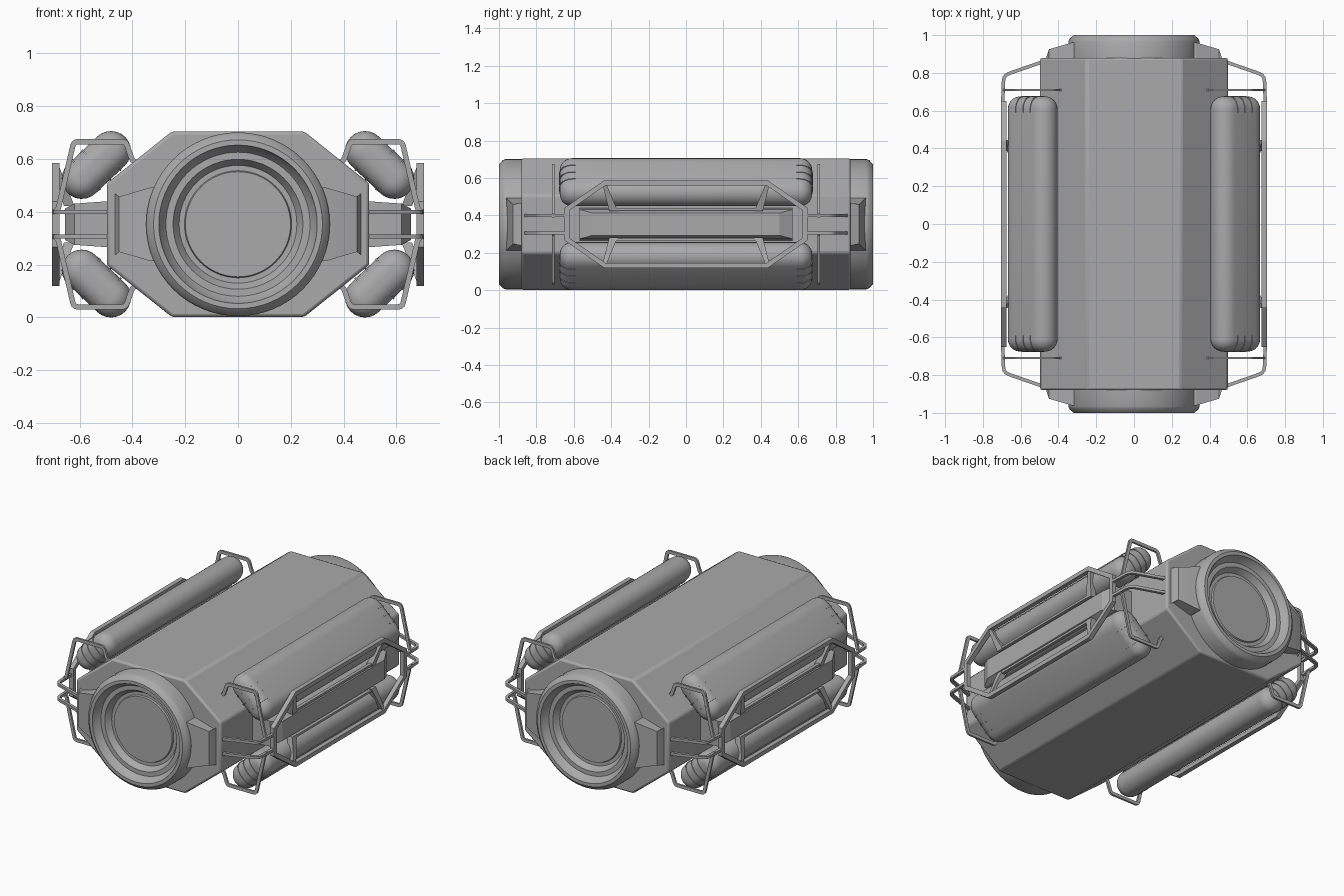
import bpy, bmesh, math
from mathutils import Vector

if "Cube" in bpy.data.objects:
    bpy.data.objects.remove(bpy.data.objects["Cube"])

MID = 0.353  # height of the centre line; meshes are modelled around it

grey = bpy.data.materials.new("plain_grey")
grey.use_nodes = True
grey.diffuse_color = (0.4, 0.4, 0.4, 1)
grey.node_tree.nodes["Principled BSDF"].inputs["Base Color"].default_value = (0.4, 0.4, 0.4, 1)


def finish(name, bm, mirror="", bevel=0.0, smooth=30):
    """Turn a bmesh into an object, mirrored about the centre on the given axes."""
    bmesh.ops.recalc_face_normals(bm, faces=bm.faces)
    mesh = bpy.data.meshes.new(name)
    bm.to_mesh(mesh)
    bm.free()
    mesh.materials.append(grey)
    ob = bpy.data.objects.new(name, mesh)
    bpy.context.collection.objects.link(ob)
    ob.location.z = MID
    bpy.ops.object.select_all(action="DESELECT")
    bpy.context.view_layer.objects.active = ob
    ob.select_set(True)
    bpy.ops.object.shade_smooth_by_angle(angle=math.radians(smooth))
    if bevel:
        mod = ob.modifiers.new("edge_bevel", "BEVEL")
        mod.width, mod.segments, mod.limit_method = bevel, 2, "ANGLE"
    if mirror:
        mod = ob.modifiers.new("mirror", "MIRROR")
        mod.use_axis = ["X" in mirror, "Y" in mirror, "Z" in mirror]
        mod.use_mirror_merge = False
    return ob


def loft(name, rings, closed=False, **kw):
    """Skin a row of equal rings, capped unless the row is closed."""
    bm = bmesh.new()
    rows = [[bm.verts.new(p) for p in ring] for ring in rings]
    n = len(rows[0])
    pairs = list(zip(rows, rows[1:])) + ([(rows[-1], rows[0])] if closed else [])
    for a, b in pairs:
        for i in range(n):
            bm.faces.new((a[i], a[(i + 1) % n], b[(i + 1) % n], b[i]))
    if not closed:
        bm.faces.new(rows[0])
        bm.faces.new(rows[-1])
    return finish(name, bm, **kw)


def rounded(path, cut):
    """Ease each inner corner of a path with a short arc."""
    pts = [Vector(p) for p in path]
    out = [pts[0]]
    for a, b, c in zip(pts, pts[1:], pts[2:]):
        p, q = b + (a - b).normalized() * cut, b + (c - b).normalized() * cut
        out += [p * (1 - t) ** 2 + b * 2 * t * (1 - t) + q * t * t for t in (0, 0.33, 0.67, 1)]
    return out + [pts[-1]]


def bar(name, path, normal, width, depth, closed=False, **kw):
    """Sweep a flat bar along a planar path with mitred corners."""
    pts, up = [Vector(p) for p in path], Vector(normal)
    n, rings = len(pts), []
    for i, p in enumerate(pts):
        d1 = p - pts[i - 1] if (i or closed) else pts[1] - p
        d2 = pts[(i + 1) % n] - p if (i < n - 1 or closed) else d1
        d1, d2 = d1.normalized(), d2.normalized()
        t = (d1 + d2).normalized()
        side = up.cross(t) * (width / 2 / t.dot(d1))
        h = up * depth / 2
        rings.append([p + side + h, p - side + h, p - side - h, p + side - h])
    return loft(name, rings, closed, **kw)


def rect_x(x, y0, y1, z0, z1):
    return [(x, y0, z0), (x, y1, z0), (x, y1, z1), (x, y0, z1)]


# Main eight-sided hull
half = [(0.25, 0.352), (0.497, 0.155), (0.497, -0.155), (0.25, -0.352)]
outline = half + [(-x, z) for x, z in reversed(half)]
loft("hull", [[(x, y, z) for x, z in outline] for y in (-0.88, 0.88)], bevel=0.012)

# Round end collars with stepped recess
steps = [(0.348, 0.86), (0.348, 0.965), (0.342, 0.98), (0.32, 1.0), (0.30, 1.0), (0.296, 0.985),
         (0.273, 0.955), (0.246, 0.955), (0.223, 0.92), (0.203, 0.92), (0.199, 0.93)]
SEG = 64
loft("end_collar", [[(r * math.cos(k * math.tau / SEG), -y, r * math.sin(k * math.tau / SEG))
                     for k in range(SEG)] for r, y in steps], mirror="Y")

# Wedges beside each collar
loft("collar_wedge", [rect_x(0.29, -0.965, -0.86, -0.14, 0.14),
                      rect_x(0.33, -0.96, -0.86, -0.14, 0.14),
                      rect_x(0.45, -0.925, -0.86, -0.105, 0.105),
                      rect_x(0.465, -0.88, -0.86, -0.115, 0.115)], mirror="XY", smooth=10)

# Long side tanks with a pill-shaped section
inner, outer = Vector((0.481, 0, 0.277)), Vector((0.592, 0, 0.172))
along = (outer - inner).normalized()
across = Vector((-along.z, 0, along.x))


def pill(y, r):
    ring = []
    for centre, sign in ((inner, -1), (outer, 1)):
        for k in range(13):
            a = math.pi * (k / 12 - 0.5)
            ring.append(centre + Vector((0, y, 0)) + sign * r * (along * math.cos(a) + across * math.sin(a)))
    return ring


R, CAP, END = 0.076, 0.066, 0.675
arc = [(CAP * math.sin(k * math.pi / 16), CAP * math.cos(k * math.pi / 16)) for k in range(9)]
ends = [(END - CAP + dy, R - CAP + dr) for dy, dr in arc]
loft("side_tank", [pill(-y, r) for y, r in reversed(ends)] + [pill(y, r) for y, r in ends],
     mirror="XZ")

# Thin ribs wrapped over the tank ends
for k, t in enumerate((0.15, 0.5, 0.85)):
    mid = inner.lerp(outer, t)
    wrap = [(END - 0.085, R)] + ends
    wrap = wrap + [(y, -r) for y, r in reversed(wrap)]
    path = [mid + across * r + Vector((0, -y, 0)) for y, r in wrap]
    bar(f"tank_rib_{k + 1}", path, along, 0.007, 0.007, mirror="XYZ")

# Side block between hull and guard frame
loft("side_block", [rect_x(0.48, -0.57, 0.57, -0.088, 0.088),
                    rect_x(0.62, -0.57, 0.57, -0.078, 0.078),
                    rect_x(0.655, -0.50, 0.50, -0.06, 0.06)], mirror="X", smooth=10)

# Eight-sided guard frame
corner = [(0.435, 0.22), (0.637, 0.08)]
ring = corner + [(y, -z) for y, z in reversed(corner)]
ring += [(-y, -z) for y, z in ring]
bar("guard_frame", [(0.69, y, z) for y, z in ring], (1, 0, 0), 0.026, 0.028,
    closed=True, mirror="X", smooth=10)

# Struts from the frame corners to the block
loft("frame_strut", [[(0.70, 0.45, 0.225), (0.70, 0.43, 0.225), (0.68, 0.43, 0.225), (0.68, 0.45, 0.225)],
                     [(0.66, 0.41, 0.07), (0.66, 0.365, 0.07), (0.62, 0.365, 0.07), (0.62, 0.41, 0.07)]],
     mirror="XYZ", smooth=10)
bar("block_rail", [(0.65, -0.4, 0.08), (0.65, 0.4, 0.08)], (0, 0, 1), 0.02, 0.014, mirror="XZ")

# Bent rods joining the frame to the hull
rod = rounded([(0.48, 0.86, 0.046), (0.69, 0.787, 0.046), (0.695, 0.64, 0.046)], 0.03)
bar("frame_rod", rod, (0, 0, 1), 0.018, 0.016, mirror="XYZ")

# Hooked bars around the tank ends
hook = rounded([(0.375, 0.71, 0.235), (0.398, 0.71, 0.235), (0.425, 0.71, 0.313), (0.622, 0.71, 0.313),
                (0.683, 0.71, 0.05), (0.70, 0.71, 0.046)], 0.016)
bar("tank_guard", hook, (0, 1, 0), 0.02, 0.012, mirror="XYZ")
